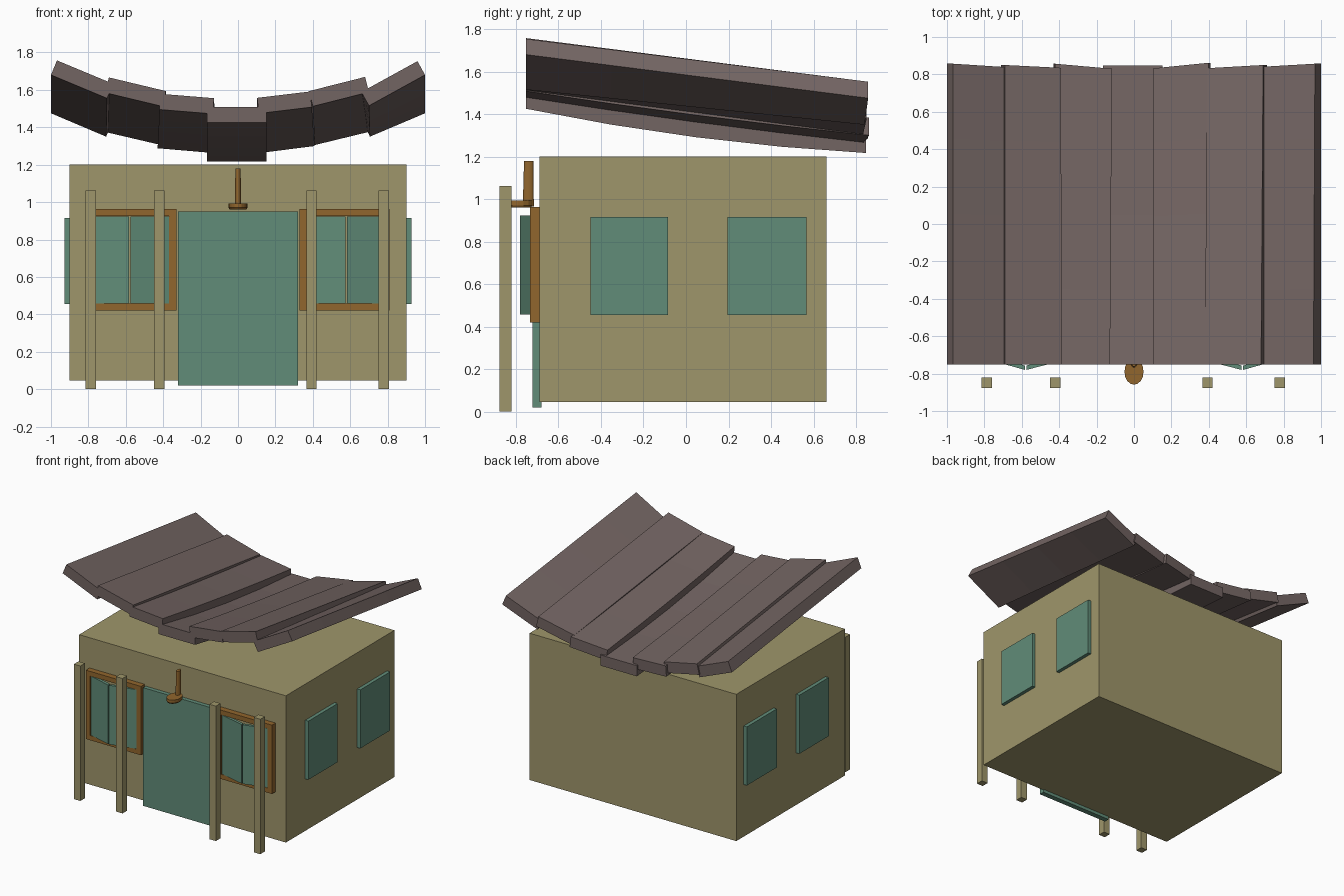
import bpy, bmesh, math
from mathutils import Vector, Matrix

if "Cube" in bpy.data.objects:
    bpy.data.objects.remove(bpy.data.objects["Cube"])


def material(name, rgb):
    m = bpy.data.materials.new(name)
    m.diffuse_color = (*rgb, 1.0)
    m.use_nodes = True
    m.node_tree.nodes["Principled BSDF"].inputs["Base Color"].default_value = m.diffuse_color
    return m


KHAKI = material("khaki plaster", (0.345, 0.305, 0.145))
TEAL = material("teal panel", (0.120, 0.265, 0.190))
ORANGE = material("orange wood", (0.285, 0.132, 0.026))
BROWN = material("dusky brown plank", (0.170, 0.128, 0.122))


def finish(bm, name, mat):
    bmesh.ops.recalc_face_normals(bm, faces=bm.faces[:])
    me = bpy.data.meshes.new(name)
    bm.to_mesh(me)
    bm.free()
    me.materials.append(mat)
    ob = bpy.data.objects.new(name, me)
    bpy.context.scene.collection.objects.link(ob)
    return ob


def add_box(bm, x, y, z):
    mat = Matrix.LocRotScale(
        Vector(((x[0] + x[1]) / 2, (y[0] + y[1]) / 2, (z[0] + z[1]) / 2)), None,
        Vector((abs(x[1] - x[0]), y[1] - y[0], z[1] - z[0])))
    bmesh.ops.create_cube(bm, size=1, matrix=mat)


def box(name, x, y, z, mat):
    bm = bmesh.new()
    add_box(bm, x, y, z)
    return finish(bm, name, mat)


def loft(name, rings, mat):
    # closed solid through a list of matching rings
    bm = bmesh.new()
    rows = [[bm.verts.new(p) for p in r] for r in rings]
    n = len(rows[0])
    for a, b in zip(rows, rows[1:]):
        for i in range(n):
            j = (i + 1) % n
            bm.faces.new((a[i], a[j], b[j], b[i]))
    bm.faces.new(rows[0])
    bm.faces.new(rows[-1])
    return finish(bm, name, mat)


# walls and door
box("house_walls", (-0.9, 0.9), (-0.69, 0.66), (0.045, 1.2), KHAKI)
box("front_door", (-0.32, 0.32), (-0.722, -0.68), (0.02, 0.95), TEAL)

# porch posts
for i, x in enumerate((-0.787, -0.42, 0.393, 0.78)):
    box(f"porch_post_{i + 1}", (x - 0.028, x + 0.028), (-0.877, -0.82), (0, 1.062), KHAKI)

for s, side in ((-1, "left"), (1, "right")):
    # side wall windows
    for k, (y0, y1) in enumerate(((-0.45, -0.085), (0.195, 0.568))):
        box(f"{side}_wall_window_{k + 1}", (s * 0.88, s * 0.928), (y0, y1), (0.455, 0.916), TEAL)

    # front window frame
    bm = bmesh.new()
    fy = (-0.735, -0.68)
    add_box(bm, (s * 0.33, s * 0.368), fy, (0.42, 0.962))
    add_box(bm, (s * 0.772, s * 0.81), fy, (0.42, 0.962))
    add_box(bm, (s * 0.368, s * 0.772), fy, (0.42, 0.457))
    add_box(bm, (s * 0.368, s * 0.772), fy, (0.925, 0.962))
    finish(bm, f"{side}_window_frame", ORANGE)

    # two shutters standing ajar, meeting at the middle
    for k, (xa, xb) in enumerate(((0.370, 0.576), (0.770, 0.584))):
        ring = [(s * xa, -0.728), (s * xb, -0.780), (s * xb, -0.757), (s * xa, -0.705)]
        loft(f"{side}_shutter_{k + 1}",
             [[(x, y, z) for x, y in ring] for z in (0.457, 0.922)], TEAL)

# hanging lamp above the door
def round_ring(cy, rx, ry, z, n=16):
    return [(rx * math.cos(2 * math.pi * i / n), cy + ry * math.sin(2 * math.pi * i / n), z)
            for i in range(n)]


loft("lamp_stem", [round_ring(-0.742, 0.017, 0.026, 0.965),
                   round_ring(-0.740, 0.014, 0.022, 1.18)], ORANGE)
loft("lamp_disc", [round_ring(-0.79, 0.044, 0.060, 0.960),
                   round_ring(-0.79, 0.051, 0.069, 0.970),
                   round_ring(-0.79, 0.051, 0.069, 0.993)], ORANGE)

# roof planks: underside edges (x, z) at front and back, then back end y per edge, sag
PLANKS = {
    "left_outer": ((-1.0, 1.68), (-0.70, 1.555), (-1.0, 1.475), (-0.705, 1.35), 0.857, 0.838, 0),
    "left_middle": ((-0.71, 1.585), (-0.405, 1.512), (-0.71, 1.375), (-0.41, 1.305), 0.85, 0.835, 0),
    "left_inner": ((-0.42, 1.495), (-0.135, 1.472), (-0.43, 1.288), (-0.125, 1.262), 0.857, 0.83, 0.01),
    "centre": ((-0.165, 1.425), (0.152, 1.425), (-0.165, 1.217), (0.152, 1.217), 0.848, 0.848, 0.03),
    "right_inner": ((0.112, 1.474), (0.395, 1.508), (0.112, 1.262), (0.41, 1.300), 0.832, 0.862, 0.01),
    "right_middle": ((0.40, 1.512), (0.70, 1.588), (0.41, 1.305), (0.71, 1.378), 0.833, 0.85, 0),
    "right_outer": ((0.70, 1.515), (1.0, 1.68), (0.705, 1.35), (1.0, 1.475), 0.84, 0.857, 0),
}
THICK = 0.084
for name, (fa, fb, ba, bb, ya, yb, sag) in PLANKS.items():
    rings = []
    for t in (0, 0.25, 0.5, 0.75, 1):
        a = Vector(fa).lerp(Vector(ba), t)
        b = Vector(fb).lerp(Vector(bb), t)
        drop = Vector((0, sag * 4 * t * (1 - t)))
        a, b = a - drop, b - drop
        d = (b - a).normalized()
        up = Vector((-d.y, d.x)) * THICK
        ends = ((a, ya), (b, yb), (b + up, yb), (a + up, ya))
        rings.append([(p.x, -0.752 + (y + 0.752) * t, p.y) for p, y in ends])
    loft(f"roof_plank_{name}", rings, BROWN)
